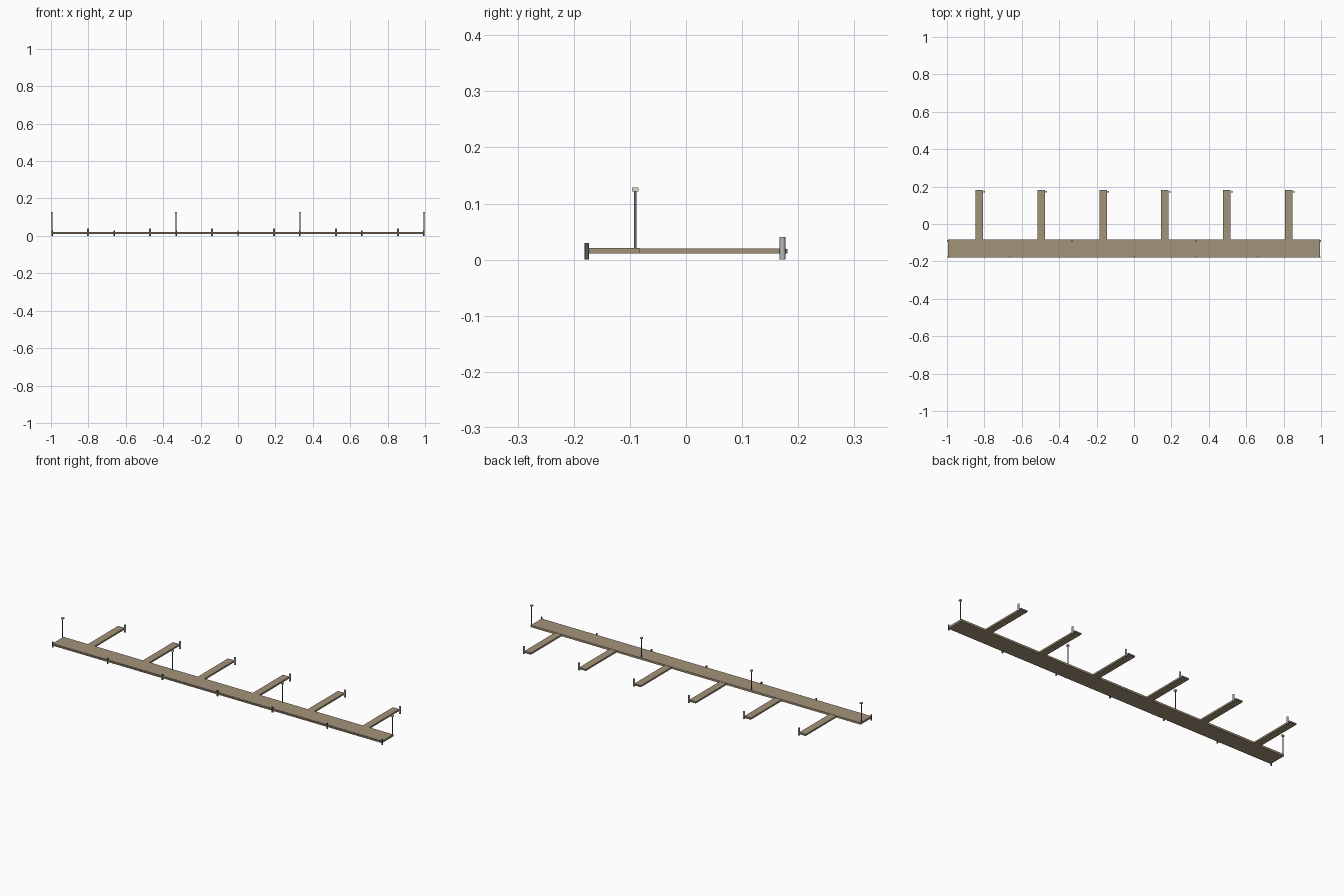
import bpy, bmesh
from mathutils import Matrix

if "Cube" in bpy.data.objects:
    bpy.data.objects.remove(bpy.data.objects["Cube"])


def material(name, r, g, b):
    m = bpy.data.materials.new(name)
    m.diffuse_color = (r, g, b, 1)
    m.use_nodes = True
    m.node_tree.nodes["Principled BSDF"].inputs["Base Color"].default_value = m.diffuse_color
    return m


TAN = material("weathered_wood", 0.37, 0.295, 0.195)
BROWN = material("wood_edge", 0.25, 0.195, 0.14)
STEEL = material("galvanised_steel", 0.48, 0.49, 0.50)
SLATE = material("lamp_post_grey", 0.15, 0.17, 0.20)
DARK = material("dark_steel", 0.10, 0.105, 0.115)
CREAM = material("lamp_cream", 0.75, 0.68, 0.52)


def box(name, x, y, z, mat):
    bm = bmesh.new()
    bmesh.ops.create_cube(bm, size=1)
    for v in bm.verts:
        v.co = [(r[0] + r[1]) / 2 + c * (r[1] - r[0]) for c, r in zip(v.co, (x, y, z))]
    return finish(name, bm, mat)


def post(name, x, y, z0, z1, r, mat, sides=12):
    bm = bmesh.new()
    bmesh.ops.create_cone(bm, cap_ends=True, segments=sides, radius1=r, radius2=r,
                          depth=z1 - z0, matrix=Matrix.Translation((x, y, (z0 + z1) / 2)))
    ob = finish(name, bm, mat)
    for p in ob.data.polygons:
        p.use_smooth = abs(p.normal.z) < 0.5
    for e in ob.data.edges:
        a, b = (ob.data.vertices[i].co for i in e.vertices)
        e.use_edge_sharp = abs(a.z - b.z) < 1e-6
    return ob


def finish(name, bm, mat):
    me = bpy.data.meshes.new(name)
    bm.to_mesh(me)
    bm.free()
    me.materials.append(mat)
    ob = bpy.data.objects.new(name, me)
    bpy.context.collection.objects.link(ob)
    return ob


HALF, STEP = 0.994, 0.3313
FRONT, BACK = -0.177, -0.083

# main walkway with an edge beam along the front
box("main_deck", (-HALF, HALF), (FRONT, BACK), (0.0105, 0.021), TAN)
box("front_edge_beam", (-HALF, HALF), (FRONT - 0.003, FRONT), (0.0105, 0.0195), BROWN)

# finger piers, each with an end bumper and a mooring pile beside it
for i in range(6):
    x = (i - 2.5) * STEP
    box("finger_deck", (x - 0.02, x + 0.02), (BACK, 0.178), (0.0105, 0.0195), TAN)
    box("finger_bumper", (x - 0.02, x + 0.02), (0.178, 0.181), (0.0105, 0.0185), BROWN)
    post("finger_pile", x + 0.027, 0.172, 0, 0.04, 0.005, STEEL)

# short piles along the front edge
for i in range(7):
    post("front_pile", (i - 3) * STEP, -0.1765, 0, 0.03, 0.004, DARK)

# lamp posts along the back edge
for i in range(4):
    x = (i - 1.5) * 2 * STEP
    post("lamp_post", x, -0.0905, 0.02, 0.1215, 0.0025, SLATE)
    box("lamp_head", (x - 0.006, x + 0.006), (-0.0965, -0.0845), (0.1215, 0.1285), CREAM)
